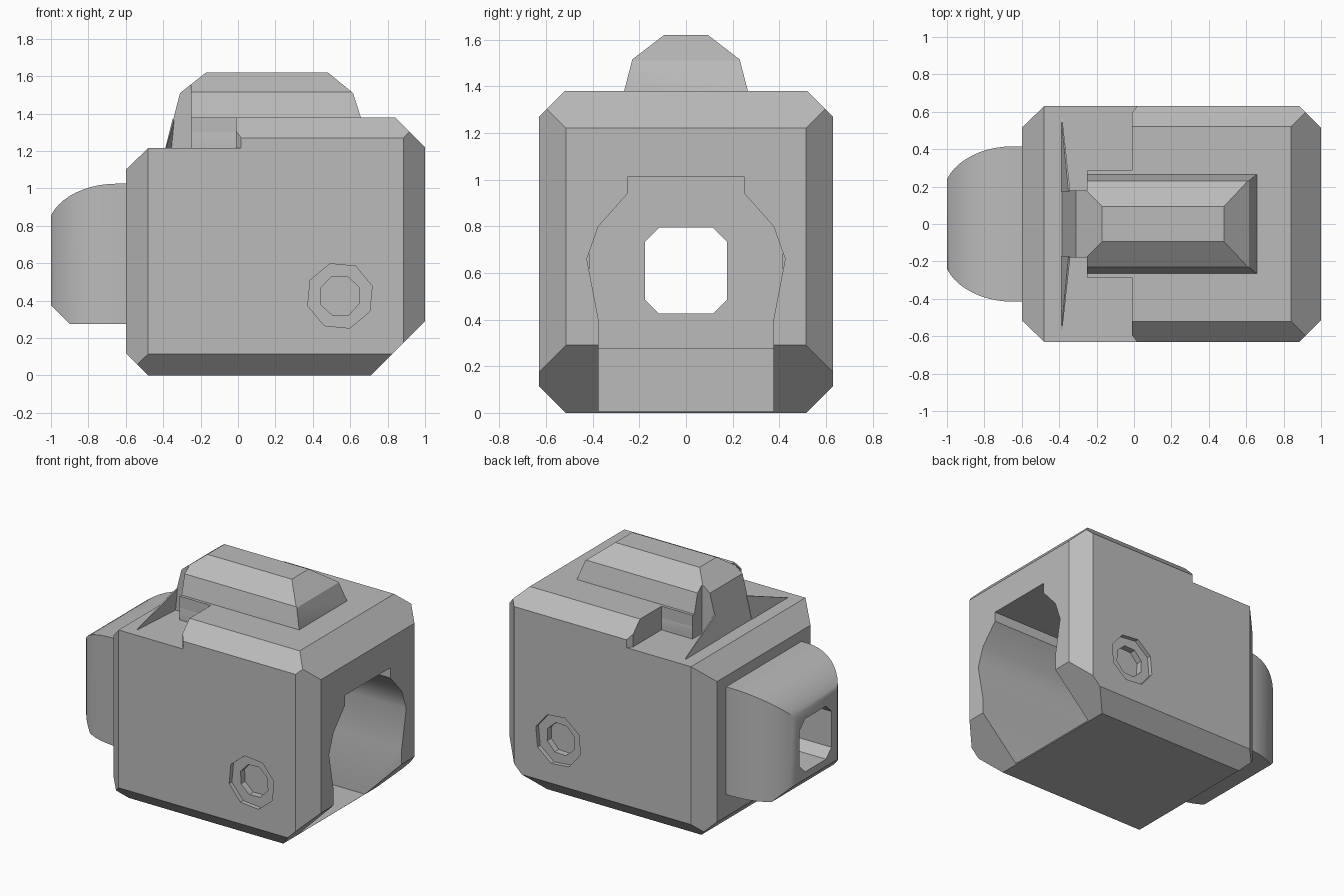
import bpy, bmesh
from math import cos, sin, radians
from mathutils import Vector

if "Cube" in bpy.data.objects:
    bpy.data.objects.remove(bpy.data.objects["Cube"])

GREY = (0.5, 0.5, 0.5, 1)
grey = bpy.data.materials.new("plain grey")
grey.use_nodes = True
grey.diffuse_color = GREY
grey.node_tree.nodes["Principled BSDF"].inputs["Base Color"].default_value = GREY


def from_bmesh(name, bm):
    bmesh.ops.recalc_face_normals(bm, faces=bm.faces)
    mesh = bpy.data.meshes.new(name)
    bm.to_mesh(mesh)
    bm.free()
    mesh.materials.append(grey)
    ob = bpy.data.objects.new(name, mesh)
    bpy.context.collection.objects.link(ob)
    return ob


def prism(name, axis, profile, lo, hi):
    """Extrude a 2D profile along an axis from lo to hi."""
    place = {"x": lambda a, b, t: (t, a, b),
             "y": lambda a, b, t: (a, t, b),
             "z": lambda a, b, t: (a, b, t)}[axis]
    bm = bmesh.new()
    face = bm.faces.new([bm.verts.new(place(a, b, lo)) for a, b in profile])
    ext = bmesh.ops.extrude_face_region(bm, geom=[face])["geom"]
    bmesh.ops.translate(bm, verts=[v for v in ext if isinstance(v, bmesh.types.BMVert)],
                        vec=Vector(place(0, 0, hi - lo)))
    return from_bmesh(name, bm)


def combine(ob, tool, operation):
    """Boolean the tool into the object and remove the tool."""
    mod = ob.modifiers.new("shape", "BOOLEAN")
    mod.object, mod.operation, mod.solver = tool, operation, "EXACT"
    bpy.context.view_layer.objects.active = ob
    bpy.ops.object.modifier_apply(modifier=mod.name)
    bpy.data.objects.remove(tool)


def mirrored(half):
    """Close a half profile across its first coordinate."""
    return half + [(-a, b) for a, b in reversed(half)]


def rect(a0, a1, b0, b1):
    return [(a0, b0), (a1, b0), (a1, b1), (a0, b1)]


def octagon(x, z, r, phase):
    return [(x + r * cos(radians(phase + 45 * i)), z + r * sin(radians(phase + 45 * i)))
            for i in range(8)]


# Main housing: side profile trimmed by the end and plan outlines
side = [(-.6, .12), (-.48, 0), (.71, 0), (1, .29), (1, 1.22), (.84, 1.38),
        (-.01, 1.38), (-.01, 1.215), (-.48, 1.215), (-.6, 1.1)]
end = mirrored([(.515, 0), (.63, .115), (.63, 1.27), (.52, 1.38)])
plan = [(-.6, .515), (-.48, .63), (.885, .63), (1, .515)]
plan = plan + [(x, -y) for x, y in reversed(plan)]
housing = prism("housing", "y", side, -.7, .7)
combine(housing, prism("end_trim", "x", end, -1.2, 1.2), "INTERSECT")
combine(housing, prism("plan_trim", "z", plan, -.2, 1.6), "INTERSECT")

# Slanted outer corners of the top step
for s in (-1, 1):
    corner = [(-.03, s * .57), (.025, s * .64), (-.03, s * .64)]
    combine(housing, prism("corner_cut", "z", corner, 1.215, 1.45), "DIFFERENCE")

# Keyhole pocket open at one end
keyhole = mirrored([(.375, .006), (.375, .4), (.425, .66), (.375, .8),
                    (.25, .94), (.25, 1.01)])
combine(housing, prism("pocket_cut", "x", keyhole, -.48, 1.2), "DIFFERENCE")

# Stepped octagonal bolt recesses on both flanks
for s in (-1, 1):
    for radius, phase, depth in ((.18, 107, .03), (.112, 115, .075)):
        y0, y1 = sorted((s * (.63 - depth), s * .8))
        combine(housing, prism("bolt_cut", "y", octagon(.545, .425, radius, phase), y0, y1),
                "DIFFERENCE")

# Rounded nose: curved in profile and in plan
nose_side = [(-.47, .275), (-.9, .275), (-1, .375)]
nose_plan = [(-.47, -.415)]
for i in range(11):
    a = radians(20 + 7 * i)
    x = -.65 - .372 * cos(a)
    nose_side.append((x, .77 + .255 * sin(a)))
    nose_plan.insert(1, (x, -.15 - .265 * sin(a)))
nose_side.append((-.47, 1.025))
nose_plan = nose_plan[:1] + nose_plan[1:]
nose_plan += [(x, -y) for x, y in reversed(nose_plan)]
nose = prism("nose", "y", nose_side, -.6, .6)
combine(nose, prism("nose_trim", "z", nose_plan, 0, 1.3), "INTERSECT")

# Chamfered bore through the nose and the rear wall
bore = mirrored([(.115, .425), (.175, .485), (.175, .735), (.115, .795)])
for part in (housing, nose):
    combine(part, prism("bore_cut", "x", bore, -1.2, -.3), "DIFFERENCE")

# Raised top cover with sloped ends and narrowed rear
cover_side = [(-.39, 1.2), (-.31, 1.51), (-.17, 1.62), (.48, 1.62), (.615, 1.51),
              (.66, 1.37), (.66, 1.2)]
cover_end = mirrored([(.285, 1.2), (.285, 1.3), (.265, 1.38), (.23, 1.515), (.093, 1.62)])
cover = prism("top_cover", "y", cover_side, -.4, .4)
combine(cover, prism("cover_trim", "x", cover_end, -.6, .8), "INTERSECT")
for s in (-1, 1):
    y0, y1 = sorted((s * .18, s * .5))
    combine(cover, prism("notch_cut", "z", rect(-.6, -.25, y0, y1), 1.1, 1.7), "DIFFERENCE")
step = prism("cover_step", "x", rect(-.285, .285, 1.2, 1.38), -.25, .1)

# Thin triangular gussets beside the cover
gussets = []
for s in (-1, 1):
    bm = bmesh.new()
    for x, y, z in ((-.39, .17, 1.21), (-.39, .58, 1.21), (-.385, .58, 1.21),
                    (-.355, .17, 1.21), (-.35, .17, 1.37), (-.34, .17, 1.37)):
        bm.verts.new((x, s * y, z))
    bmesh.ops.convex_hull(bm, input=bm.verts)
    gussets.append(from_bmesh("left_gusset" if s < 0 else "right_gusset", bm))

# Smooth the curved surfaces, keep the chamfers sharp
for ob in (housing, nose, cover, step, *gussets):
    bpy.ops.object.select_all(action="DESELECT")
    ob.select_set(True)
    bpy.context.view_layer.objects.active = ob
    bpy.ops.object.shade_smooth_by_angle(angle=radians(33))
